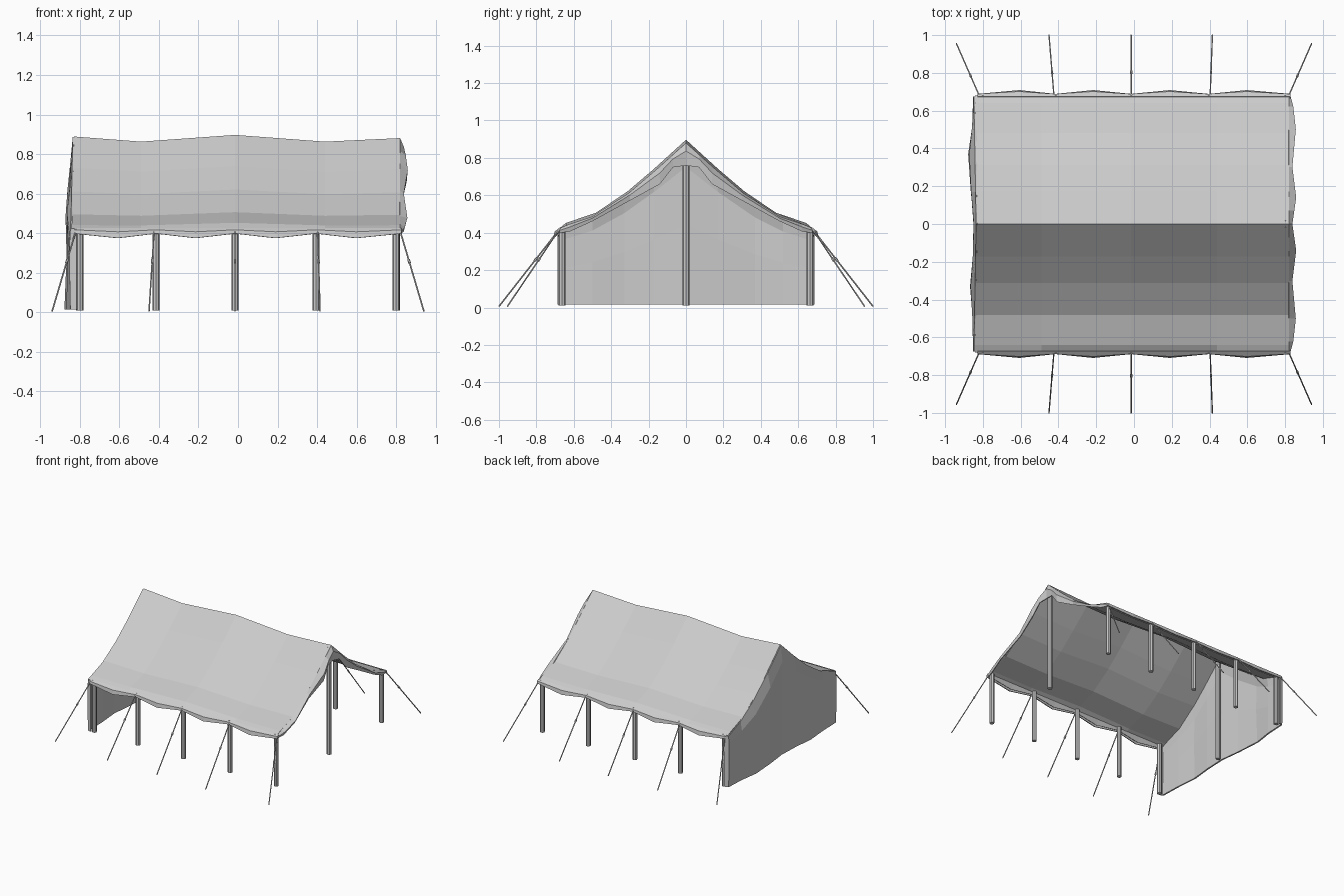
import bpy, bmesh
from mathutils import Vector

if "Cube" in bpy.data.objects:
    bpy.data.objects.remove(bpy.data.objects["Cube"])

POSTS = [-0.80, -0.415, -0.015, 0.395, 0.80]
PROFILE = [(0, 0.885), (0.17, 0.728), (0.31, 0.608), (0.48, 0.492), (0.64, 0.437), (0.675, 0.42)]


def roof_z(y):
    y = abs(y)
    for (a, za), (b, zb) in zip(PROFILE, PROFILE[1:]):
        if y <= b:
            return za + (zb - za) * (y - a) / (b - a)
    return PROFILE[-1][1]


def cloth(name, rows, thick=0.008, offset=0):
    """Sheet of fabric lofted through rows of points, given thickness."""
    bm = bmesh.new()
    vs = [[bm.verts.new(p) for p in r] for r in rows]
    for a, b in zip(vs, vs[1:]):
        for i in range(len(a) - 1):
            bm.faces.new((a[i], a[i + 1], b[i + 1], b[i]))
    bmesh.ops.recalc_face_normals(bm, faces=bm.faces)
    me = bpy.data.meshes.new(name)
    bm.to_mesh(me)
    bm.free()
    ob = bpy.data.objects.new(name, me)
    bpy.context.collection.objects.link(ob)
    m = ob.modifiers.new("thickness", 'SOLIDIFY')
    m.thickness = thick
    m.offset = offset
    return ob


def rod(name, a, b, r, sides):
    a, b = Vector(a), Vector(b)
    d = b - a
    bpy.ops.mesh.primitive_cylinder_add(vertices=sides, radius=r, depth=d.length, location=(a + b) / 2)
    ob = bpy.context.object
    ob.name = name
    ob.rotation_euler = d.to_track_quat('Z', 'Y').to_euler()
    return ob


# Roof: sagging ridge, curved slopes
sag = [(-0.83, 0.0), (-0.49, -0.026), (-0.015, 0.008), (0.44, -0.026), (0.82, -0.008)]
signed = [(-y, z) for y, z in PROFILE[:0:-1]] + PROFILE
rows = []
for x, dz in sag:
    row = []
    for y, z in signed:
        t = 1 - abs(y) / 0.675
        mid = 0.012 * (1 - t) if abs(x) < 0.1 and abs(y) < 0.66 else 0
        xx = x - 0.012 * (1 - t) if x < -0.8 else x
        row.append((xx, y, z + dz * t + mid))
    rows.append(row)
cloth("roof", rows)

# Scalloped valances along both eaves
xs, low = [], []
for i, x in enumerate(POSTS):
    xs.append((x * 1.035 if abs(x) > 0.7 else x, False))
    if i < 4:
        xs.append(((x + POSTS[i + 1]) / 2, True))
for s, side in ((-1, "front"), (1, "back")):
    cloth(side + "_valance", [[(x, s * 0.672, 0.424) for x, w in xs],
                              [(x, s * (0.698 if w else 0.685), 0.405 if w else 0.415) for x, w in xs],
                              [(x, s * (0.705 if w else 0.685), 0.375 if w else 0.398) for x, w in xs]])
    # inner fold behind the valance
    cloth(side + "_valance_lining", [[(x, s * 0.665, 0.42) for x, w in xs],
                                     [(x, s * (0.685 if w else 0.668), 0.380 if w else 0.40) for x, w in xs]], 0.004)

# Valance around the open end
half = [(0, 0.76, 0.835), (0.07, 0.75, 0.845), (0.14, 0.66, 0.855), (0.30, 0.573, 0.835),
        (0.50, 0.463, 0.853), (0.62, 0.408, 0.84), (0.675, 0.40, 0.825)]
full = [(-y, z, x) for y, z, x in half[:0:-1]] + half
cloth("end_valance", [[(0.818, y, roof_z(y) - 0.008 * (1 - abs(y) / 0.675)) for y, z, x in full],
                      [(x, y, (roof_z(y) * 0.6 + z * 0.4)) for y, z, x in full],
                      [(x - 0.006, y, z) for y, z, x in full]])

# Closed end wall with soft folds
wall = [(-0.675, -0.842), (-0.5, -0.848), (-0.33, -0.862), (-0.17, -0.845), (0, -0.838),
        (0.17, -0.858), (0.37, -0.872), (0.52, -0.85), (0.675, -0.842)]
cloth("end_wall", [[(x, y, 0.015) for y, x in wall],
                   [(x * 0.5 - 0.425, y, roof_z(y) * 0.5) for y, x in wall],
                   [(x * 0.7 - 0.256, y, roof_z(y) * 0.85) for y, x in wall],
                   [(-0.83 - 0.012 * abs(y) / 0.675, y, roof_z(y)) for y, x in wall]], 0.012)

# Wall returns wrapped around the corner posts
for s, side in ((-1, "front"), (1, "back")):
    cloth(side + "_wall_return", [[(-0.842, s * 0.675, z), (-0.815, s * 0.682, z)] for z in (0.015, 0.42)])

# Tall ridge poles
for x, n in ((-0.802, "closed_end"), (0.802, "open_end")):
    rod(n + "_ridge_pole", (x, 0, 0.01), (x, 0, 0.865), 0.018, 8)

# Eave posts and guy ropes with tensioners
feet = [(-0.94, 0.955), (-0.45, 1.0), (-0.015, 1.0), (0.415, 1.0), (0.94, 0.955)]
for s, side in ((-1, "front"), (1, "back")):
    for i, x in enumerate(POSTS):
        rod(f"{side}_post_{i}", (x, s * 0.663, 0.01), (x, s * 0.663, 0.425), 0.0175, 8)
        fx, fy = feet[i]
        a = Vector((x * 1.02, s * 0.672, 0.425))
        b = Vector((fx, s * fy, 0.006))
        rod(f"{side}_rope_{i}", a, b, 0.004, 6)
        rod(f"{side}_tensioner_{i}", a.lerp(b, 0.38), a.lerp(b, 0.42), 0.007, 6)
